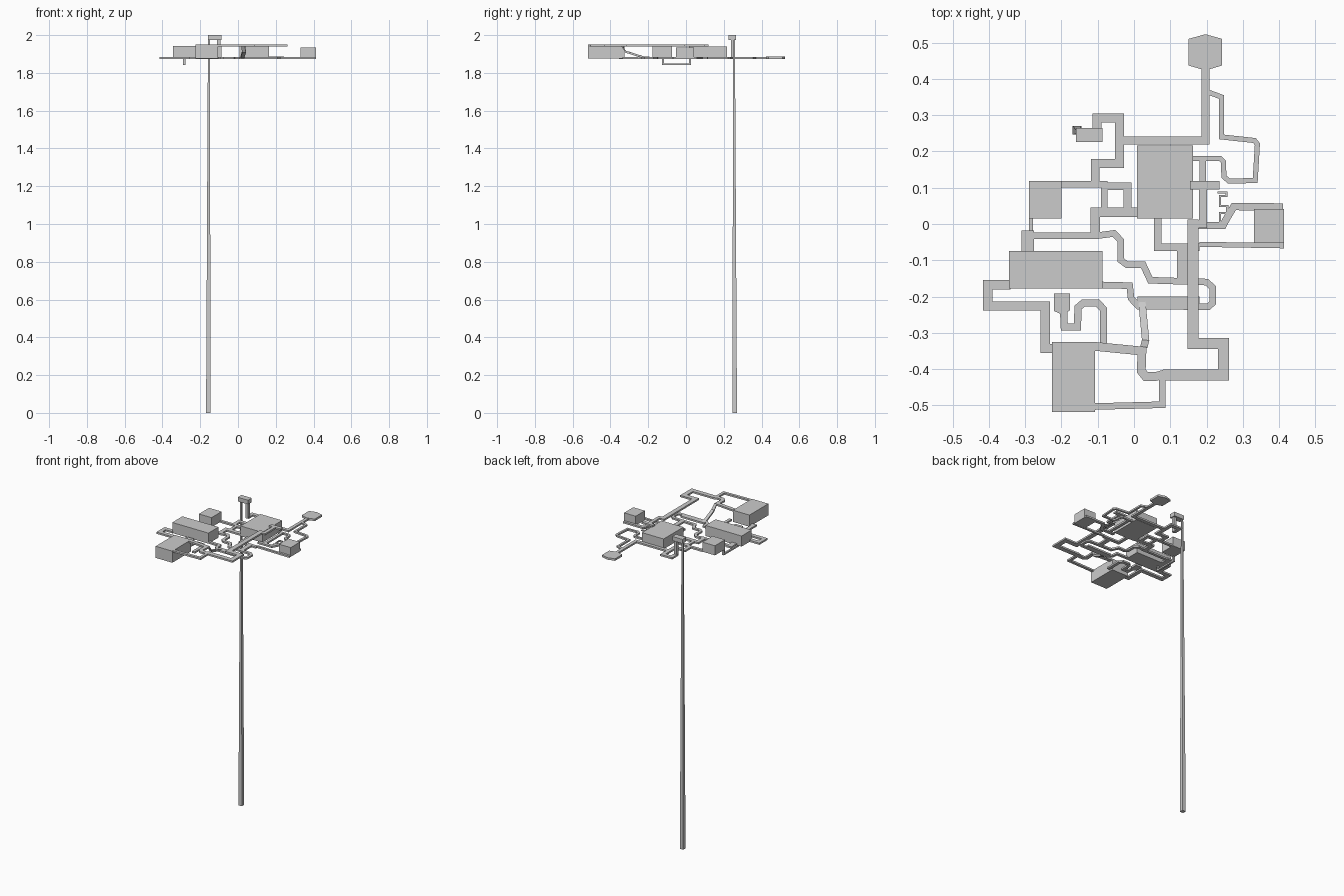
import bpy, bmesh
from mathutils import Vector

LOW, HIGH = 1.879, 1.946   # centre heights of the two walkway levels


def finish(name, bm):
    bmesh.ops.recalc_face_normals(bm, faces=bm.faces)
    me = bpy.data.meshes.new(name)
    bm.to_mesh(me)
    bm.free()
    ob = bpy.data.objects.new(name, me)
    bpy.context.collection.objects.link(ob)
    return ob


def prism(name, pts, z0, z1):
    """Extrude a flat outline between two heights."""
    bm = bmesh.new()
    lo = [bm.verts.new((x, y, z0)) for x, y in pts]
    hi = [bm.verts.new((x, y, z1)) for x, y in pts]
    bm.faces.new(lo[::-1])
    bm.faces.new(hi)
    n = len(pts)
    for i in range(n):
        j = (i + 1) % n
        bm.faces.new((lo[i], lo[j], hi[j], hi[i]))
    return finish(name, bm)


def box(name, x0, x1, y0, y1, z0, z1):
    return prism(name, [(x0, y0), (x1, y0), (x1, y1), (x0, y1)], z0, z1)


def walkway(name, pts, w, z=LOW, z_end=None, t=0.011):
    """Mitred rectangular duct along a plan path, optionally sloping."""
    p = [Vector(q) for q in pts]
    z_end = z if z_end is None else z_end
    bm = bmesh.new()
    rings = []
    for i, q in enumerate(p):
        a = (q - p[i - 1]).normalized() if i else (p[1] - p[0]).normalized()
        b = (p[i + 1] - q).normalized() if i < len(p) - 1 else a
        na, nb = Vector((-a.y, a.x)), Vector((-b.y, b.x))
        m = (na + nb).normalized()
        off = m * (w / 2 / max(m.dot(na), 0.5))
        h = z + (z_end - z) * i / (len(p) - 1)
        rings.append([bm.verts.new((q.x + s * off.x, q.y + s * off.y, h + d * t / 2))
                      for s, d in ((1, -1), (1, 1), (-1, 1), (-1, -1))])
    for r, s in zip(rings, rings[1:]):
        for k in range(4):
            bm.faces.new((r[k], r[(k + 1) % 4], s[(k + 1) % 4], s[k]))
    bm.faces.new(rings[0])
    bm.faces.new(rings[-1][::-1])
    return finish(name, bm)


# Large block rooms
box("central_room", 0.008, 0.163, 0.015, 0.217, 1.874, 1.94)
box("west_room", -0.345, -0.087, -0.178, -0.075, 1.874, 1.942)
box("south_room", -0.226, -0.107, -0.518, -0.325, 1.875, 1.95)
box("northwest_room", -0.29, -0.2, 0.015, 0.118, 1.876, 1.938)
box("east_room", 0.33, 0.413, -0.052, 0.042, 1.874, 1.934)

# Flat end chambers
prism("hexagon_chamber", [(0.15, 0.437), (0.197, 0.423), (0.243, 0.437),
                          (0.243, 0.51), (0.197, 0.523), (0.15, 0.51)], 1.873, 1.886)
prism("small_chamber", [(-0.22, -0.24), (-0.197, -0.25), (-0.177, -0.238),
                        (-0.177, -0.192), (-0.22, -0.192)], 1.873, 1.886)

# North walkways
walkway("north_walkway", [(0.197, 0.43), (0.197, 0.23), (-0.035, 0.23)], 0.021)
walkway("northeast_loop", [(0.2, 0.365), (0.241, 0.35), (0.241, 0.24), (0.332, 0.23),
                           (0.34, 0.22), (0.334, 0.12), (0.262, 0.118), (0.248, 0.13),
                           (0.246, 0.172), (0.238, 0.18), (0.163, 0.18)], 0.014)
walkway("northeast_link", [(0.19, 0.185), (0.19, -0.01)], 0.018)
walkway("tower_walkway", [(-0.102, 0.245), (-0.102, 0.292), (-0.04, 0.292),
                          (-0.04, 0.167), (-0.107, 0.167), (-0.107, 0.108)], 0.024)

# Northwest walkways
walkway("northwest_walkway", [(-0.2, 0.109), (-0.082, 0.109), (-0.082, 0.035)], 0.018)
walkway("northwest_branch", [(-0.085, 0.104), (-0.018, 0.104), (-0.018, 0.04)], 0.021)
walkway("center_link", [(0.01, 0.032), (-0.107, 0.032), (-0.107, -0.035)], 0.026)

# Winding walkway from the west corner and back to the west room
walkway("west_corner", [(-0.293, -0.018), (-0.293, -0.08)], 0.035)
walkway("winding_walkway", [(-0.305, -0.032), (-0.1, -0.032), (-0.055, -0.026),
                            (-0.037, -0.045), (-0.036, -0.1), (-0.02, -0.112),
                            (0.025, -0.112), (0.045, -0.155), (0.2, -0.16),
                            (0.217, -0.175), (0.217, -0.217), (0.205, -0.228),
                            (0.012, -0.226), (-0.008, -0.205), (-0.012, -0.17),
                            (-0.09, -0.168)], 0.018)
walkway("winding_inner_link", [(0.01, -0.209), (0.18, -0.209)], 0.019)
walkway("southwest_walkway", [(-0.34, -0.168), (-0.403, -0.168), (-0.403, -0.226),
                              (-0.244, -0.226), (-0.244, -0.343), (-0.22, -0.343)], 0.026)
walkway("small_chamber_walkway", [(-0.194, -0.24), (-0.192, -0.284), (-0.156, -0.284),
                                  (-0.154, -0.23), (-0.14, -0.218), (-0.1, -0.218),
                                  (-0.084, -0.235), (-0.084, -0.335)], 0.02)

# East walkways
walkway("east_north_walkway", [(0.15, -0.004), (0.245, -0.004), (0.258, 0.02),
                               (0.275, 0.048), (0.41, 0.047)], 0.02)
walkway("east_south_walkway", [(0.413, -0.06), (0.18, -0.056)], 0.014)
walkway("central_south_walkway", [(0.065, 0.02), (0.065, -0.064), (0.18, -0.064)], 0.021)
walkway("south_stub", [(0.133, -0.06), (0.133, -0.165)], 0.028)
walkway("service_pipe", [(0.23, 0.087), (0.255, 0.087), (0.255, 0.077), (0.237, 0.077),
                         (0.237, 0.05), (0.257, 0.05), (0.257, 0.03), (0.237, 0.03),
                         (0.237, 0.0)], 0.006, t=0.006)

# Raised walkways
walkway("upper_walkway", [(0.163, 0.012), (0.163, -0.329), (0.247, -0.329),
                          (0.247, -0.416), (0.08, -0.416)], 0.03, HIGH)
walkway("upper_north_link", [(0.165, 0.0), (0.19, 0.0), (0.19, 0.107)], 0.022, HIGH)
walkway("upper_room_link", [(0.155, 0.107), (0.235, 0.107)], 0.024, HIGH)
walkway("upper_south_link", [(0.078, -0.405), (0.078, -0.498), (-0.11, -0.503)],
        0.018, HIGH)
walkway("upper_middle_link", [(-0.11, -0.337), (0.022, -0.35), (0.02, -0.405),
                              (0.032, -0.42), (0.06, -0.42), (0.09, -0.412)], 0.024, HIGH)
walkway("sloped_walkway", [(0.027, -0.34), (0.032, -0.32), (0.022, -0.215)],
        0.02, HIGH, LOW)

# Hanging duct below the west side
box("hanging_duct", -0.29, -0.278, -0.127, 0.027, 1.841, 1.851)
for name, y in (("hanging_leg_south", -0.127), ("hanging_leg_north", 0.017)):
    box(name, -0.29, -0.278, y, y + 0.01, 1.841, 1.88)

# Tapered lift mast, its cabin and second leg
bm = bmesh.new()
bottom = [bm.verts.new((-0.157 + sx * 0.012, 0.258 + sy * 0.012, 0))
          for sx, sy in ((-1, -1), (1, -1), (1, 1), (-1, 1))]
top = [bm.verts.new((-0.154 + sx * 0.005, 0.254 + sy * 0.005, 1.975))
       for sx, sy in ((-1, -1), (1, -1), (1, 1), (-1, 1))]
bm.faces.new(bottom)
bm.faces.new(top)
for k in range(4):
    j = (k + 1) % 4
    bm.faces.new((bottom[k], bottom[j], top[j], top[k]))
finish("mast", bm)
box("mast_cabin", -0.16, -0.087, 0.226, 0.264, 1.973, 2.0)
box("cabin_leg", -0.111, -0.093, 0.237, 0.253, 1.874, 1.975)
